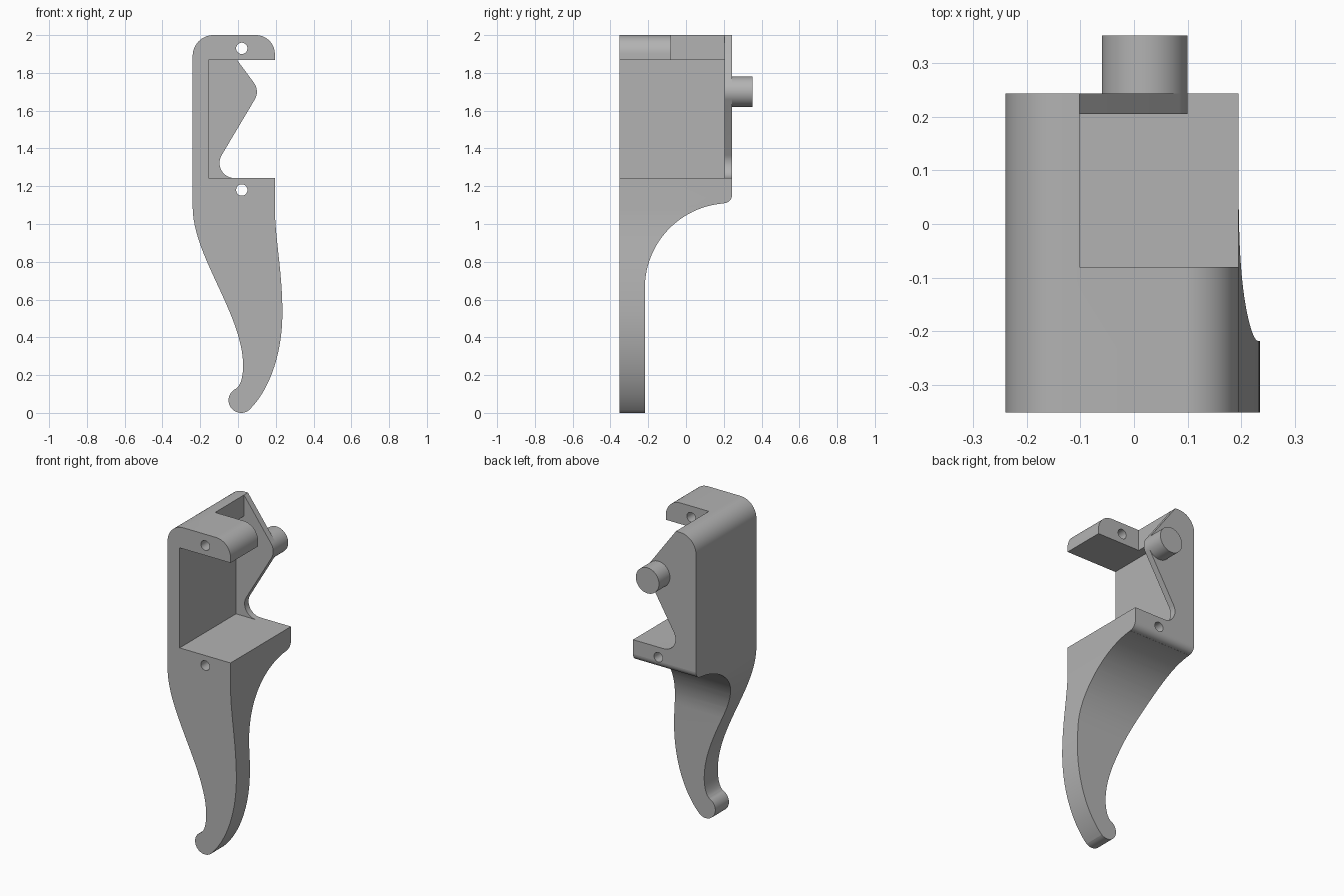
import bpy, bmesh
from math import sin, cos, radians, pi
from mathutils import Vector
from mathutils.geometry import interpolate_bezier

if "Cube" in bpy.data.objects:
    bpy.data.objects.remove(bpy.data.objects["Cube"])

FRONT, BACK = -0.352, 0.244      # depth range of the body
PLATE = 0.205                    # inner face of the back plate
SHELF, ARM = 1.243, 1.868        # pocket floor and ceiling
PIN = (0.02, 1.70)

grey = bpy.data.materials.new("plain grey")
grey.use_nodes = True
grey.diffuse_color = (0.45, 0.45, 0.45, 1)
grey.node_tree.nodes["Principled BSDF"].inputs["Base Color"].default_value = grey.diffuse_color


def arc(center, r, a0, a1, n=14):
    angles = [radians(a0 + (a1 - a0) * i / n) for i in range(n + 1)]
    return [(center[0] + r * cos(a), center[1] + r * sin(a)) for a in angles]


def bezier(*points, n=24):
    pts = [Vector((p[0], p[1], 0)) for p in points]
    return [(p.x, p.y) for p in interpolate_bezier(*pts, n)]


def extrude(name, profile, start, end, axis="y"):
    """Prism from a 2D outline: (x, z) along y, or (y, z) along x."""
    clean = [p for i, p in enumerate(profile)
             if (Vector(p) - Vector(profile[i - 1])).length > 1e-4]
    place = (lambda p, d: (p[0], d, p[1])) if axis == "y" else (lambda p, d: (d, p[0], p[1]))
    bm = bmesh.new()
    face = bm.faces.new([bm.verts.new(place(p, start)) for p in clean])
    result = bmesh.ops.extrude_face_region(bm, geom=[face])
    moved = [v for v in result["geom"] if isinstance(v, bmesh.types.BMVert)]
    bmesh.ops.translate(bm, verts=moved, vec=place((0, 0), end - start))
    bmesh.ops.recalc_face_normals(bm, faces=bm.faces)
    mesh = bpy.data.meshes.new(name)
    bm.to_mesh(mesh)
    bm.free()
    mesh.materials.append(grey)
    obj = bpy.data.objects.new(name, mesh)
    bpy.context.collection.objects.link(obj)
    return obj


def select(obj):
    bpy.ops.object.select_all(action="DESELECT")
    obj.select_set(True)
    bpy.context.view_layer.objects.active = obj


def cut(target, cutter):
    cutter.hide_render = True
    mod = target.modifiers.new("cut", "BOOLEAN")
    mod.operation, mod.solver, mod.object = "DIFFERENCE", "EXACT", cutter
    select(target)
    bpy.ops.object.modifier_apply(modifier=mod.name)
    bpy.data.objects.remove(cutter)


def box(x0, x1, z0, z1):
    return [(x0, z0), (x1, z0), (x1, z1), (x0, z1)]


# Lever body: rounded housing flowing into a curved finger hook
outline = (
    arc((-0.13, 1.89), 0.11, 90, 180)
    + bezier((-0.24, 1.09), (-0.24, 0.83), (0.027, 0.52), (0.027, 0.25))
    + bezier((0.027, 0.25), (0.027, 0.19), (0.013, 0.145), (-0.006, 0.132), n=10)
    + arc((0.017, 0.067), 0.067, 112, 305, 24)
    + bezier((0.055, 0.012), (0.17, 0.12), (0.235, 0.32), (0.235, 0.53))
    + bezier((0.235, 0.53), (0.235, 0.75), (0.195, 0.93), (0.195, 1.09))
    + arc((0.095, 1.90), 0.10, 0, 90)
)
body = extrude("lever_body", outline, FRONT, BACK)

# Swept underside that thins the finger hook
underside = (
    [(-0.218, -0.2)]
    + arc((0.232, 0.66), 0.45, 180, 94, 28)
    + arc((0.20, 1.154), 0.044, -90, 0, 8)
    + [(0.5, 1.154), (0.5, -0.2)]
)
cut(body, extrude("underside_cutter", underside, -0.6, 0.6, "x"))

# Pocket open to the front, and the opening behind the top arm
cut(body, extrude("pocket_cutter", box(-0.157, 0.5, SHELF, ARM), -0.8, PLATE))
cut(body, extrude("arm_cutter", box(-0.102, 0.5, 1.6, 2.3), -0.08, PLATE))

# Back plate edge: slope, round nose, then a concave root on the shelf
plate_edge = (
    [(-0.102, 2.0)]
    + arc(PIN, 0.08, 36, -31)
    + arc((-0.018, SHELF + 0.08), 0.08, 149, 270)
    + [(0.5, SHELF), (0.5, 2.3), (-0.102, 2.3)]
)
cut(body, extrude("plate_cutter", plate_edge, 0.05, 0.6))

# Axle holes
for z in (1.93, 1.18):
    cut(body, extrude("hole_cutter", arc((0.02, z), 0.03, 0, 360, 32), -0.8, 0.8))

# Round pin on the back plate
pin = extrude("rear_pin", arc(PIN, 0.08, 0, 360, 48), BACK, 0.352)

for obj in (body, pin):
    select(obj)
    bpy.ops.object.shade_smooth_by_angle(angle=pi / 6)
